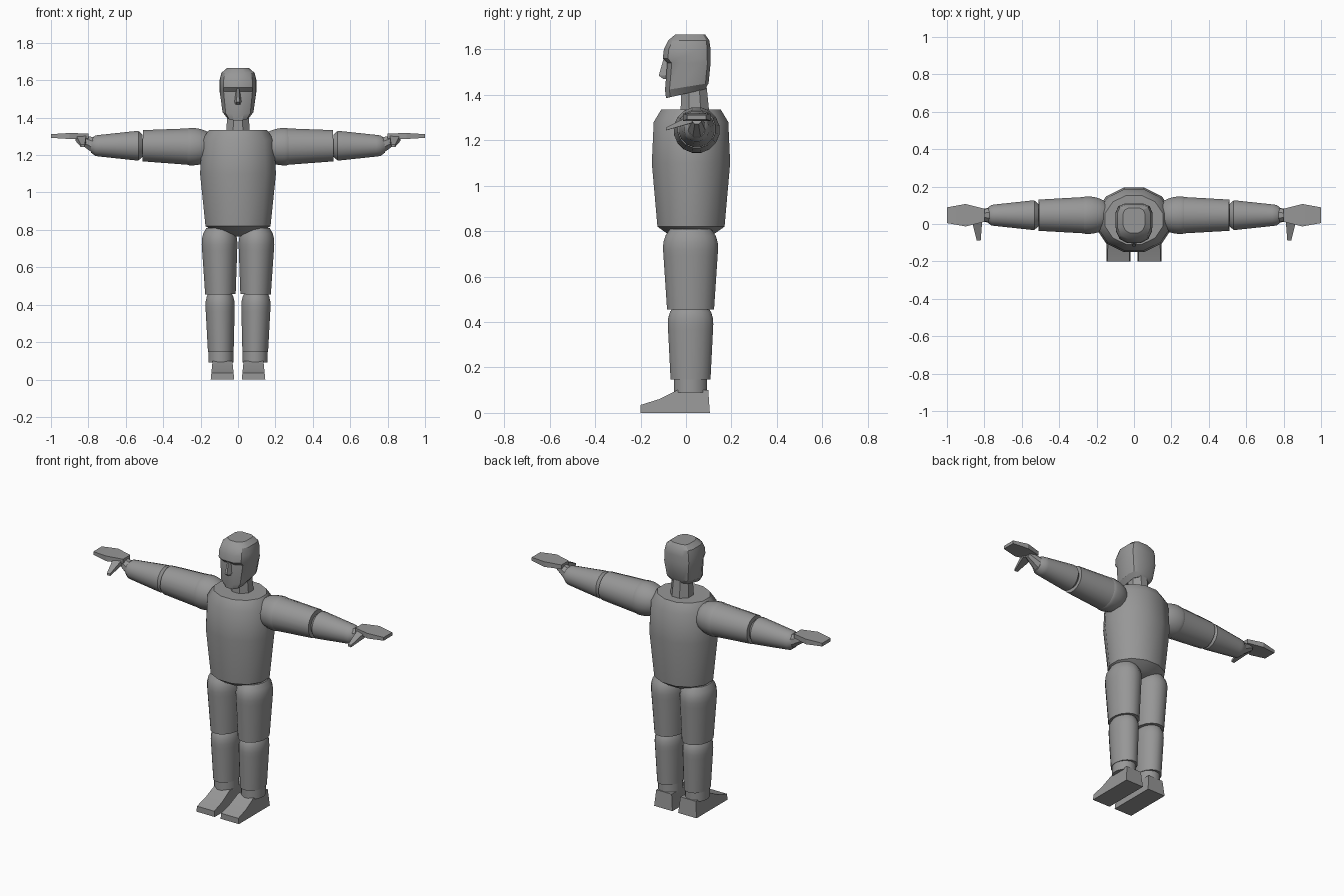
import bpy, bmesh
from math import sin, cos, pi, radians, sqrt
from mathutils import Vector

cube = bpy.data.objects.get("Cube")
if cube:
    bpy.data.objects.remove(cube, do_unlink=True)

grey = bpy.data.materials.new("plain grey")
grey.use_nodes = True
grey.diffuse_color = (0.31, 0.31, 0.31, 1)
grey.node_tree.nodes["Principled BSDF"].inputs["Base Color"].default_value = grey.diffuse_color


def loft(name, rings, mirror=False, sharp=35):
    """Skin a closed surface over rings of points, optionally mirrored in x."""
    bm = bmesh.new()
    loops = []
    for ring in rings:
        points = [Vector(p) for p in ring]
        if mirror:
            for p in points:
                p.x = -p.x
        loops.append([bm.verts.new(p) for p in points])
    for lower, upper in zip(loops, loops[1:]):
        for i in range(len(lower)):
            bm.faces.new((lower[i - 1], lower[i], upper[i], upper[i - 1]))
    bm.faces.new(loops[0])
    bm.faces.new(loops[-1])
    bmesh.ops.recalc_face_normals(bm, faces=bm.faces)
    mesh = bpy.data.meshes.new(name)
    bm.to_mesh(mesh)
    bm.free()
    mesh.materials.append(grey)
    obj = bpy.data.objects.new(name, mesh)
    bpy.context.collection.objects.link(obj)
    bpy.ops.object.select_all(action="DESELECT")
    obj.select_set(True)
    bpy.context.view_layer.objects.active = obj
    bpy.ops.object.shade_smooth_by_angle(angle=radians(sharp))


def pair(name, rings, sharp=35):
    loft("left_" + name, rings, sharp=sharp)
    loft("right_" + name, rings, mirror=True, sharp=sharp)


def circle(sides):
    """Angles of a polygon with a flat side facing each axis."""
    return [2 * pi * (i + 0.5) / sides for i in range(sides)]


def shrink(distance, dome):
    """Radius factor near an end that is rounded over the given share of length."""
    inside = max(0, dome - distance) / dome if dome else 0
    return sqrt(1 - inside * inside / 2)


def limb(start, end, radius, end_radius, depth=1, start_dome=0, end_dome=0, sides=16, steps=12):
    """Rings of a tapered limb; depth scales the section from front to back."""
    start, end = Vector(start), Vector(end)
    along = (end - start).normalized()
    across = Vector((0, 0, 1)) if abs(along.y) > 0.7 else Vector((0, 1, 0))
    other = across.cross(along).normalized()
    rings = []
    for step in range(steps + 1):
        t = step / steps
        size = radius + (end_radius - radius) * t
        size *= shrink(t, start_dome) * shrink(1 - t, end_dome)
        centre = start.lerp(end, t)
        rings.append([centre + other * size * cos(a) + across * size * depth * sin(a)
                      for a in circle(sides)])
    return rings


# Torso: a barrel with a rounded seat and sloping shoulders
torso_depth, torso_y = 0.85, 0.022
torso = []
for z, width in [(0.765, 0.05), (0.785, 0.12), (0.82, 0.18),
                 (1.1, 0.21), (1.28, 0.2), (1.335, 0.16)]:
    torso.append([(width * cos(a), torso_y + width * torso_depth * sin(a), z)
                  for a in circle(12)])
loft("torso", torso)
loft("neck", limb(start=(0, 0.04, 1.3), end=(0, 0.035, 1.44), radius=0.07, end_radius=0.06,
                  sides=8, steps=1), sharp=25)

# Head: round at the face, boxy at the back, with the jaw rising backwards
head = []
for z, width, face in [(1.385, 0.06, -0.09), (1.42, 0.085, -0.095), (1.54, 0.1, -0.085),
                       (1.56, 0.1, -0.105), (1.6, 0.1, -0.1), (1.64, 0.09, -0.08),
                       (1.665, 0.06, -0.05)]:
    back = 0.05 + 0.6 * width
    middle, reach = (face + back) / 2, (back - face) / 2
    jaw_slope = max(0, 1.5 - z) * 2
    ring = []
    for a in circle(12):
        boxiness = 0.5 if sin(a) > 0 else 0.75
        x = width * abs(cos(a)) ** boxiness
        y = middle + reach * abs(sin(a)) ** boxiness * (1 if sin(a) > 0 else -1)
        ring.append((x if cos(a) > 0 else -x, y, z + jaw_slope * (y - face)))
    head.append(ring)
loft("head", head, sharp=28)

# Nose: a wedge that widens and juts out downwards
nose = []
for z, width, tip in [(1.47, 0.02, -0.1), (1.485, 0.024, -0.12), (1.555, 0.012, -0.1)]:
    nose.append([(-width, -0.07, z), (-width / 3, tip, z), (width / 3, tip, z), (width, -0.07, z)])
loft("nose", nose, sharp=20)

# Arms, stretched straight out to the sides
arm_y, arm_z = 0.047, 1.245
elbow = 0.51
pair("shoulder", limb(start=(0.15, arm_y, arm_z), end=(0.3, arm_y, arm_z),
                      radius=0.102, end_radius=0.102, start_dome=0.65, end_dome=0.3))
pair("upper_arm", limb(start=(0.25, arm_y, arm_z), end=(elbow, arm_y, 1.25),
                       radius=0.1, end_radius=0.085, steps=1))
pair("forearm", limb(start=(elbow, arm_y, 1.25), end=(0.785, arm_y, 1.25),
                     radius=0.084, end_radius=0.054, start_dome=0.1, end_dome=0.1))
pair("wrist", limb(start=(0.77, arm_y, 1.255), end=(0.85, arm_y, 1.29),
                   radius=0.044, end_radius=0.022, sides=8, steps=1))

# Hands: flat mitts, widest at the knuckles and thinner at the fingertips
hand = []
for x, half_width, half_thick in [(0.8, 0.035, 0.013), (0.9, 0.06, 0.016), (1, 0.042, 0.01)]:
    hand.append([(x, arm_y + half_width * v, 1.302 + half_thick * w)
                 for v, w in [(-1, -1), (1, -1), (1, 1), (-1, 1)]])
pair("hand", hand, sharp=20)
pair("thumb", limb(start=(0.84, 0.03, 1.295), end=(0.83, -0.088, 1.25),
                   radius=0.042, end_radius=0.015, depth=0.6, sides=4, steps=1), sharp=20)

# Legs, oval in section
leg_x, leg_y = 0.097, 0.02
pair("thigh", limb(start=(0.094, leg_y, 0.455), end=(0.1, leg_y, 0.81),
                   radius=0.083, end_radius=0.102, depth=1.27, end_dome=0.25))
pair("shin", limb(start=(0.092, leg_y, 0.148), end=(leg_x, leg_y, 0.47),
                  radius=0.07, end_radius=0.083, depth=1.28, end_dome=0.25))
pair("ankle", limb(start=(0.092, leg_y, 0.09), end=(0.092, leg_y, 0.16),
                   radius=0.068, end_radius=0.068, depth=1.1, steps=1))

# Feet: a side profile given width, with walls leaning in towards the top
foot_x, foot_half = 0.083, 0.063
profile = [(-0.2, 0), (-0.2, 0.035), (-0.12, 0.06), (-0.04, 0.1), (0.098, 0.1), (0.105, 0)]
foot = []
for wall in (-1, 1):
    foot.append([(foot_x + wall * (foot_half - z / 10), y, z) for y, z in profile])
pair("foot", foot, sharp=15)
